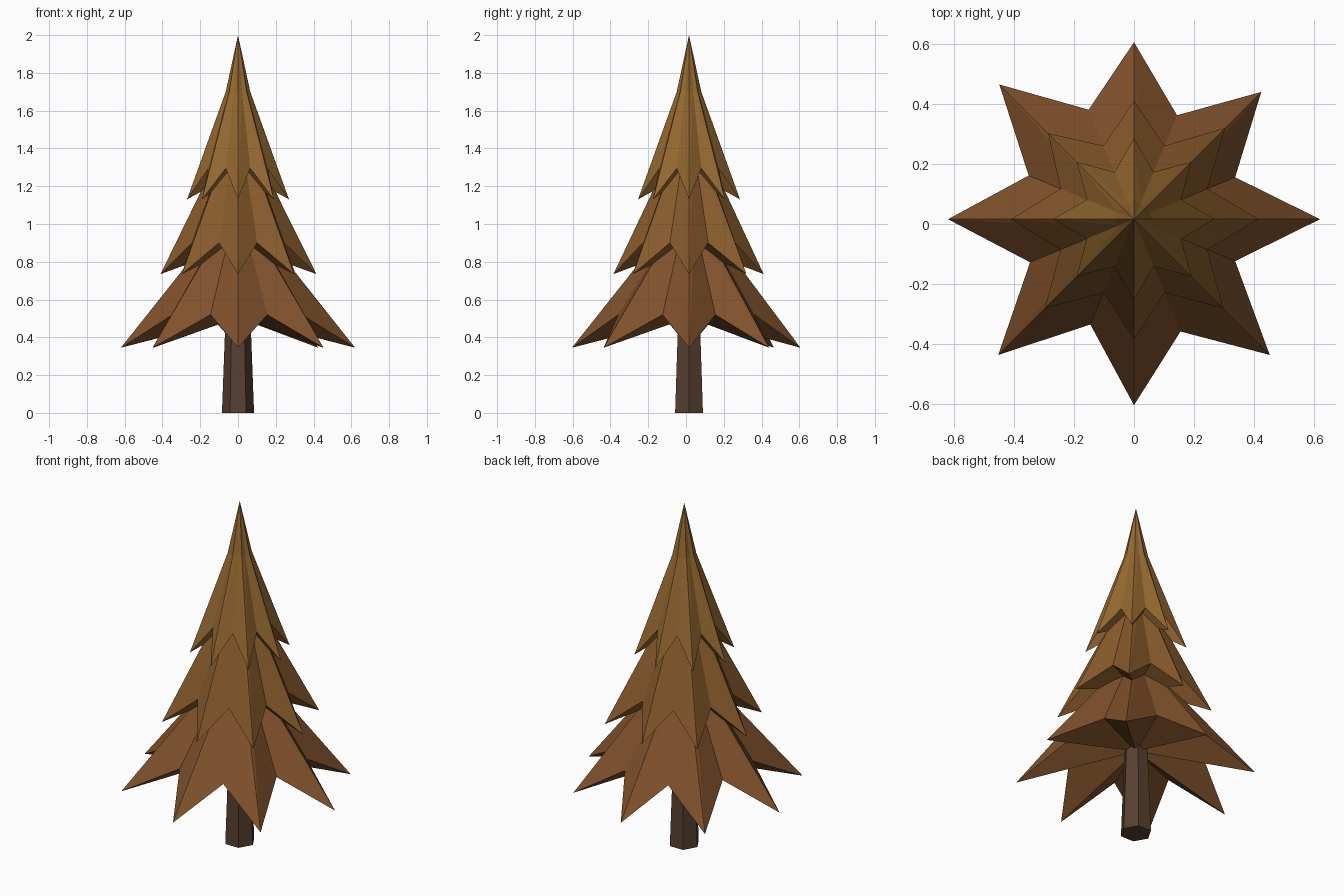
import bpy, bmesh
from math import cos, sin, pi

if "Cube" in bpy.data.objects:
    bpy.data.objects.remove(bpy.data.objects["Cube"])

CX, CY = 0.0, 0.016   # axis of the tree


def material(name, rgb):
    m = bpy.data.materials.new(name)
    m.diffuse_color = (*rgb, 1)
    m.use_nodes = True
    m.node_tree.nodes["Principled BSDF"].inputs["Base Color"].default_value = m.diffuse_color
    return m


def finish(name, bm, mat):
    bmesh.ops.recalc_face_normals(bm, faces=bm.faces[:])
    me = bpy.data.meshes.new(name)
    bm.to_mesh(me)
    bm.free()
    me.materials.append(mat)
    ob = bpy.data.objects.new(name, me)
    bpy.context.collection.objects.link(ob)
    return ob


def ring(bm, n, radius, height):
    """Ring of n vertices; radius and height are functions of the index."""
    return [bm.verts.new((CX + radius(i) * cos(2 * pi * i / n),
                          CY + radius(i) * sin(2 * pi * i / n),
                          height(i))) for i in range(n)]


def tier(name, tips, valleys, z_tip, z_valley, r_neck, z_neck, z_top, mat):
    """Eight-pointed star skirt, narrowing to a neck and then a point."""
    bm = bmesh.new()
    skirt = ring(bm, 16, lambda i: (valleys if i % 2 else tips)[i // 2],
                 lambda i: z_valley if i % 2 else z_tip)
    neck = ring(bm, 16, lambda i: r_neck * (0.85 if i % 2 else 1), lambda i: z_neck)
    top = bm.verts.new((CX, CY, z_top))
    under = bm.verts.new((CX, CY, z_valley - 0.015))
    for i in range(16):
        j = (i + 1) % 16
        # split every panel from its tip to keep the folds symmetric
        if i % 2:
            bm.faces.new((skirt[i], skirt[j], neck[i]))
            bm.faces.new((skirt[j], neck[j], neck[i]))
        else:
            bm.faces.new((skirt[i], skirt[j], neck[j]))
            bm.faces.new((skirt[i], neck[j], neck[i]))
        bm.faces.new((neck[i], neck[j], top))
        bm.faces.new((skirt[j], skirt[i], under))
    return finish(name, bm, mat)


# foliage, slightly more golden towards the top
tier("lower_branches",
     [0.62, 0.60, 0.59, 0.635, 0.62, 0.64, 0.62, 0.64],
     [0.365, 0.375, 0.395, 0.38, 0.375, 0.38, 0.405, 0.365],
     0.345, 0.52, 0.10, 1.0, 1.2, material("russet", (0.22, 0.085, 0.025)))
tier("middle_branches",
     [0.415, 0.43, 0.395, 0.405, 0.41, 0.42, 0.40, 0.42], [0.265] * 8,
     0.735, 0.90, 0.085, 1.40, 1.6, material("amber", (0.25, 0.105, 0.025)))
tier("top_branches",
     [0.27] * 8, [0.17] * 8,
     1.13, 1.295, 0.065, 1.70, 2.0, material("gold", (0.30, 0.14, 0.03)))

# hexagonal tapered trunk
bm = bmesh.new()
base = ring(bm, 6, lambda i: 0.085, lambda i: 0.0)
head = ring(bm, 6, lambda i: 0.064, lambda i: 0.56)
bm.faces.new(base)
bm.faces.new(head)
for i in range(6):
    j = (i + 1) % 6
    bm.faces.new((base[i], base[j], head[j], head[i]))
finish("trunk", bm, material("bark", (0.095, 0.05, 0.03)))
